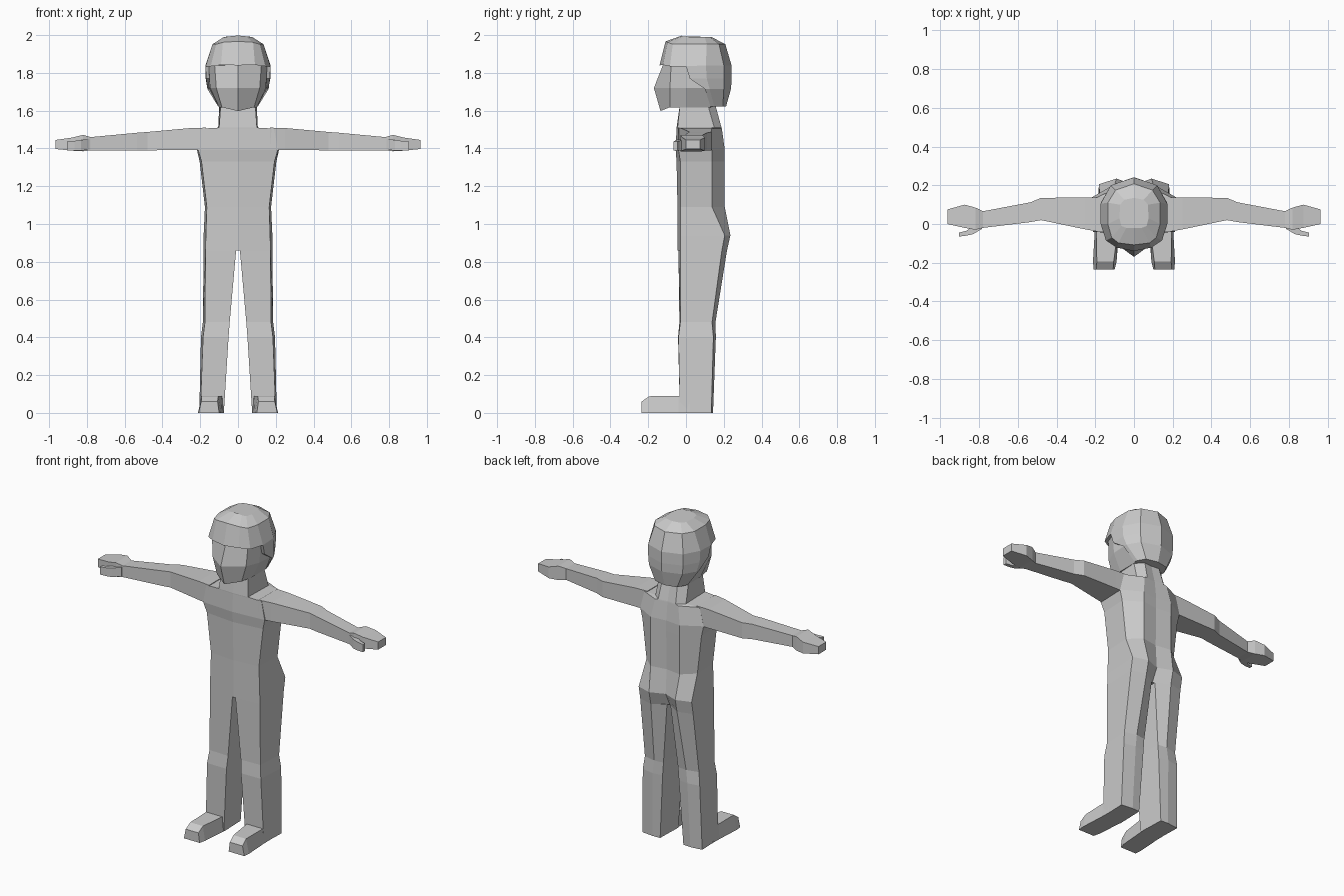
import bpy, bmesh


def loft(name, rings, mirror=False):
    """Skin a stack of equal-length point rings, cap both ends, optionally mirror in x."""
    bm = bmesh.new()
    vs = [[bm.verts.new(p) for p in r] for r in rings]
    n = len(vs[0])
    for a, b in zip(vs, vs[1:]):
        for i in range(n):
            j = (i + 1) % n
            bm.faces.new((a[i], a[j], b[j], b[i]))
    bm.faces.new(vs[0])
    bm.faces.new(vs[-1])
    bmesh.ops.recalc_face_normals(bm, faces=bm.faces)
    me = bpy.data.meshes.new(name)
    bm.to_mesh(me)
    bm.free()
    ob = bpy.data.objects.new(name, me)
    bpy.context.collection.objects.link(ob)
    if mirror:
        m = ob.modifiers.new("Mirror", 'MIRROR')
        m.use_mirror_merge = False
    return ob


def sym(z, *pts):
    """Full ring at height z from half-profile points (first and last on x = 0)."""
    half = [(p[0], p[1], z + (p[2] if len(p) > 2 else 0)) for p in pts]
    return half + [(-x, y, h) for x, y, h in reversed(half[1:-1])]


def flat(z, *pts):
    return [(x, y, z) for x, y in pts]


def box_x(x, y0, y1, z0, z1):
    return [(x, y0, z0), (x, y1, z0), (x, y1, z1), (x, y0, z1)]


# Torso and neck, from neck top down to crotch
loft("torso", [
    sym(1.65, (0, -.03), (.09, -.03), (.098, .11), (.05, .15), (0, .145)),
    sym(1.51, (0, -.05), (.1, -.045), (.105, .15), (.06, .188), (0, .18)),
    sym(1.505, (0, -.05), (.19, -.04), (.19, .138), (.08, .19), (0, .182)),
    sym(1.395, (0, -.055), (.212, -.04), (.218, .138), (.1, .205), (0, .195)),
    sym(1.33, (0, -.05), (.193, -.03), (.203, .138), (.1, .205), (0, .195)),
    sym(1.09, (0, -.045), (.165, -.03), (.175, .138), (.1, .205), (0, .19)),
    sym(.94, (0, -.045), (.17, -.03), (.182, .205), (.09, .235), (0, .2)),
    sym(.86, (0, -.045), (.172, -.03), (.182, .19), (.09, .217), (0, .16)),
])

# Legs
loft("leg", [
    flat(.86, (.01, -.04), (.172, -.03), (.182, .19), (.09, .217), (.012, .17)),
    flat(.48, (.044, -.035), (.175, -.03), (.186, .138), (.11, .156), (.05, .15)),
    flat(.40, (.05, -.042), (.185, -.04), (.196, .145), (.12, .158), (.056, .15)),
    flat(0, (.075, -.032), (.2, -.032), (.205, .134), (.13, .143), (.08, .14)),
], mirror=True)

# Feet, lofted heel to toe
loft("foot", [[(a, y, 0), (b, y, 0), (c, y, h), (d, y, h)] for y, a, b, c, d, h in (
    (.02, .075, .202, .198, .078, .09),
    (-.04, .078, .203, .195, .085, .09),
    (-.195, .09, .212, .192, .105, .088),
    (-.235, .1, .208, .195, .108, .06))], mirror=True)

# Arms with mitten hands, and thumbs
loft("arm", [box_x(*r) for r in (
    (.17, -.042, .138, 1.392, 1.51), (.25, -.028, .137, 1.392, 1.508),
    (.48, .02, .135, 1.39, 1.487), (.535, .01, .112, 1.39, 1.483),
    (.78, -.02, .066, 1.39, 1.46), (.82, -.03, .085, 1.385, 1.472),
    (.875, -.02, .1, 1.388, 1.458), (.965, .0, .075, 1.397, 1.445))], mirror=True)
loft("thumb", [box_x(*r) for r in (
    (.785, -.025, .01, 1.395, 1.45), (.83, -.052, -.005, 1.388, 1.445),
    (.865, -.06, -.035, 1.388, 1.44), (.905, -.065, -.045, 1.39, 1.438))], mirror=True)

# Face: wedge with a centre ridge
loft("face", [
    sym(1.618, (0, -.135, -.02), (.085, -.085), (.1, 0), (.1, .13), (0, .14)),
    sym(1.72, (0, -.17), (.115, -.085), (.148, 0), (.155, .12), (0, .14)),
    sym(1.86, (0, -.115), (.125, -.078), (.155, 0), (.155, .12), (0, .14)),
])

# Hair cap overhanging the face
loft("hair_cap", [
    sym(1.84, (0, -.14), (.09, -.122, .002), (.145, -.085, -.005), (.172, 0, -.005),
        (.172, .105), (.12, .2), (0, .241)),
    sym(1.952, (0, -.108, .015), (.08, -.098, .01), (.115, -.07), (.135, 0),
        (.135, .11), (.095, .175), (0, .208)),
    sym(1.99, (0, -.02, .008), (.04, -.02, .004), (.065, -.01), (.075, .03),
        (.072, .1), (.05, .125), (0, .135)),
])

# Hair at the back of the head, edge sweeping down behind the jaw
loft("hair_back", [
    sym(1.84, (0, 0), (.172, 0, -.005), (.172, .105), (.12, .2), (0, .241)),
    sym(1.77, (0, .02), (.169, .02), (.171, .11), (.12, .2), (0, .242)),
    sym(1.715, (0, .1), (.162, .1), (.16, .125), (.115, .2), (0, .238)),
    sym(1.622, (0, .13), (.105, .13), (.1, .15), (.075, .195), (0, .212)),
])
